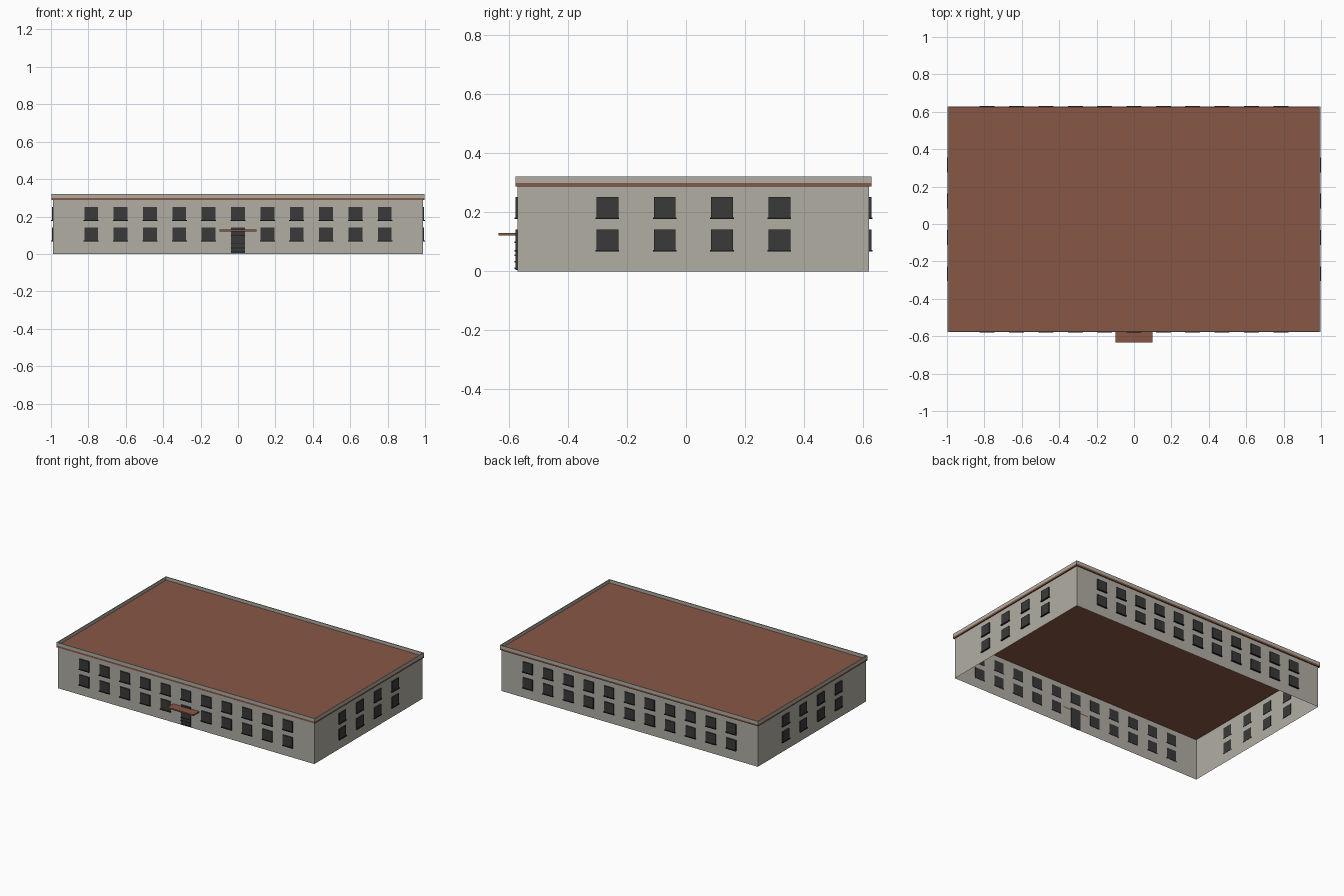
import bpy, bmesh
from mathutils import Vector

if "Cube" in bpy.data.objects:
    bpy.data.objects.remove(bpy.data.objects["Cube"])

def material(name, rgb):
    m = bpy.data.materials.new(name)
    m.diffuse_color = (*rgb, 1)
    m.use_nodes = True
    m.node_tree.nodes["Principled BSDF"].inputs["Base Color"].default_value = m.diffuse_color
    return m

WALL = material("warm grey wall", (0.44, 0.42, 0.37))
ROOF = material("red brown roof", (0.25, 0.095, 0.06))
GLASS = material("dark window", (0.042, 0.042, 0.042))
TRIM = material("black trim", (0.018, 0.018, 0.018))

X = 0.988                      # wall half width
YF, YB = -0.570, 0.620         # front and back wall planes
YC = (YF + YB) / 2

def finish(name, bm, mat):
    bmesh.ops.recalc_face_normals(bm, faces=bm.faces)
    me = bpy.data.meshes.new(name)
    bm.to_mesh(me)
    bm.free()
    me.materials.append(mat)
    ob = bpy.data.objects.new(name, me)
    bpy.context.collection.objects.link(ob)
    return ob

def add_box(bm, lo, hi):
    lo, hi = Vector(lo), Vector(hi)
    vs = bmesh.ops.create_cube(bm, size=1)["verts"]
    bmesh.ops.scale(bm, vec=hi - lo, verts=vs)
    bmesh.ops.translate(bm, vec=(lo + hi) / 2, verts=vs)

def box(name, lo, hi, mat):
    bm = bmesh.new()
    add_box(bm, lo, hi)
    return finish(name, bm, mat)

# Walls: open shell without floor or ceiling
bm = bmesh.new()
add_box(bm, (-X, YF, 0), (X, YB, 0.288))
bmesh.ops.delete(bm, geom=[f for f in bm.faces if abs(f.normal.z) > 0.5], context="FACES")
finish("walls", bm, WALL)

# Roof slab and the thin parapet around it
RX, RF, RB, T = 0.996, -0.577, 0.628, 0.006
box("roof_slab", (-RX, RF, 0.287), (RX, RB, 0.299), ROOF)
bm = bmesh.new()
for a, b in ((RF, RF + T), (RB - T, RB)):
    add_box(bm, (-RX, a, 0.299), (RX, b, 0.321))
for s in (-1, 1):
    x0, x1 = sorted((s * RX, s * (RX - T)))
    add_box(bm, (x0, RF + T, 0.299), (x1, RB - T, 0.321))
finish("parapet", bm, WALL)

# Windows pierce the walls slightly; each has a sill
panes, sills = bmesh.new(), bmesh.new()
W = 0.037

def wall_box(bm, axis, plane, out, pos, half, z0, z1, depth):
    """Box straddling a wall plane; out is the outward sign."""
    a, b = sorted((plane - out * 0.002, plane + out * depth))
    if axis == "y":
        add_box(bm, (pos - half, a, z0), (pos + half, b, z1))
    else:
        add_box(bm, (a, pos - half, z0), (b, pos + half, z1))

def window(axis, plane, out, pos, z):
    wall_box(panes, axis, plane, out, pos, W, z, z + 0.072, 0.007)
    wall_box(sills, axis, plane, out, pos, W + 0.003, z - 0.003, z + 0.002, 0.011)

for z in (0.070, 0.180):
    for i in range(-5, 6):
        window("y", YB, 1, i * 0.157, z)
        if i or z > 0.1:
            window("y", YF, -1, i * 0.157, z)
    for i in range(4):
        for s in (-1, 1):
            window("x", s * X, s, YC + (i - 1.5) * 0.194, z)
finish("windows", panes, GLASS)
finish("window_sills", sills, TRIM)

# Entrance door with cross bars
box("door", (-W, YF - 0.007, 0.004), (W, YF + 0.002, 0.142), GLASS)
bm = bmesh.new()
for z in (0.008, 0.030, 0.052, 0.095):
    add_box(bm, (-W, YF - 0.010, z), (W, YF - 0.006, z + 0.005))
finish("door_bars", bm, TRIM)

# Canopy over the entrance
box("canopy", (-0.1, -0.634, 0.121), (0.1, YF, 0.130), ROOF)
